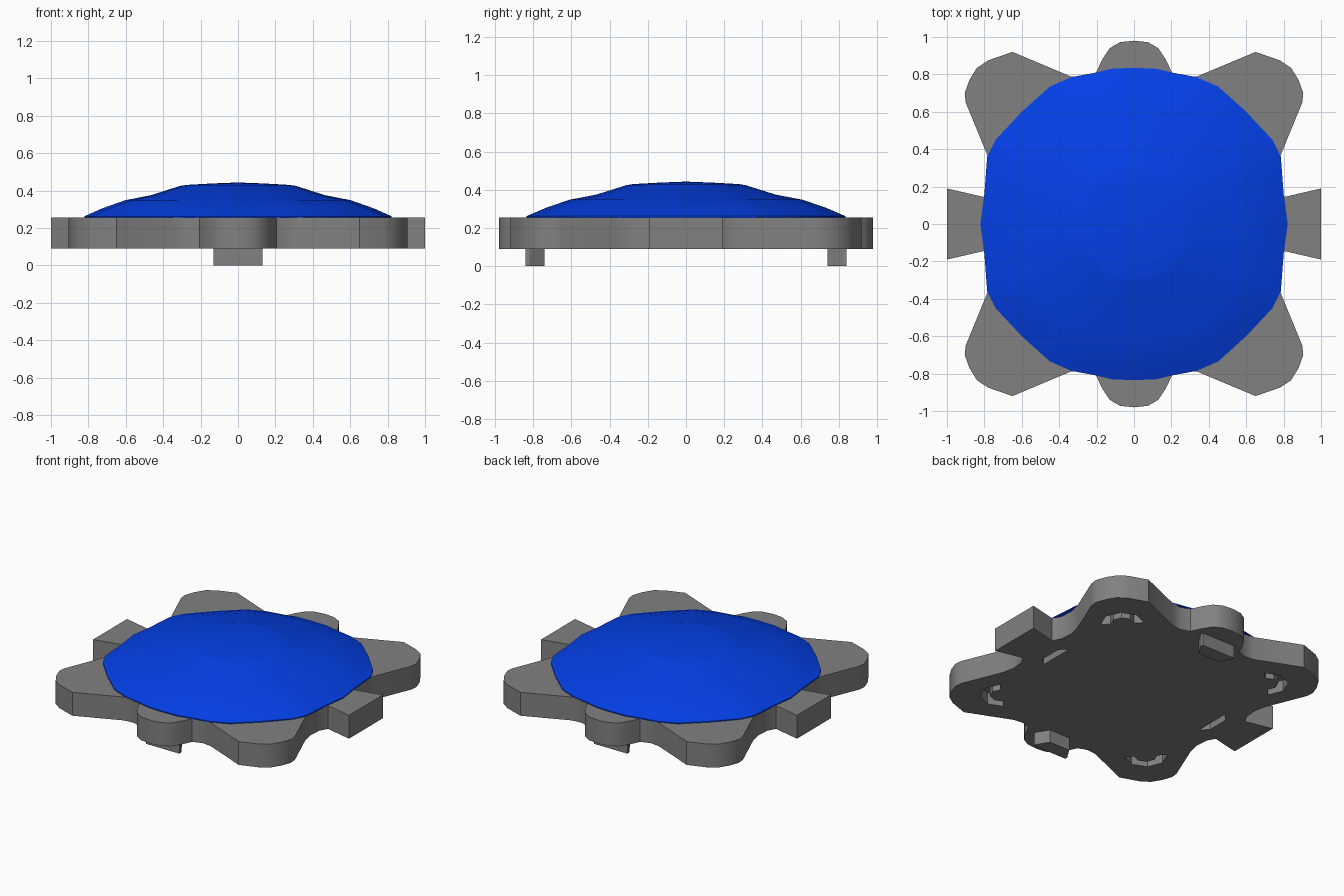
import bpy, bmesh
from math import cos, sin, pi, radians, hypot, atan2

if "Cube" in bpy.data.objects:
    bpy.data.objects.remove(bpy.data.objects["Cube"])


def material(name, color):
    mat = bpy.data.materials.new(name)
    mat.diffuse_color = (*color, 1)
    mat.use_nodes = True
    mat.node_tree.nodes["Principled BSDF"].inputs["Base Color"].default_value = mat.diffuse_color
    return mat


def make_object(name, bm, mat=None, smooth=None):
    bmesh.ops.recalc_face_normals(bm, faces=bm.faces)
    mesh = bpy.data.meshes.new(name)
    bm.to_mesh(mesh)
    bm.free()
    ob = bpy.data.objects.new(name, mesh)
    bpy.context.collection.objects.link(ob)
    if mat:
        mesh.materials.append(mat)
    if smooth:
        smooth_object(ob, smooth)
    return ob


def smooth_object(ob, degrees):
    bpy.ops.object.select_all(action='DESELECT')
    bpy.context.view_layer.objects.active = ob
    ob.select_set(True)
    bpy.ops.object.shade_smooth_by_angle(angle=radians(degrees))


def prism(bm, pts, z0, z1):
    low = [bm.verts.new((x, y, z0)) for x, y in pts]
    top = [bm.verts.new((x, y, z1)) for x, y in pts]
    bm.faces.new(low[::-1])
    bm.faces.new(top)
    n = len(pts)
    for i in range(n):
        j = (i + 1) % n
        bm.faces.new((low[i], low[j], top[j], top[i]))


def mirror_quarter(q):
    # quarter outline runs from the +x side to the +y axis
    half = q + [(-x, y) for x, y in reversed(q) if x > 1e-6]
    low = [(x, -y) for x, y in reversed(half) if y > 1e-6]
    return half + low


dark_grey = material("dark_grey", (.22, .22, .22))
blue = material("blue", (.001, .05, .80))

# lobed plate: square side tabs, rounded corner lobes, round end tabs
plate_quarter = [(1.0, .19), (.805, .145), (.775, .20), (.768, .29), (.785, .37),
                 (.90, .65), (.905, .70), (.88, .77), (.84, .835), (.78, .875),
                 (.65, .92), (.34, .79), (.27, .782), (.205, .805), (.17, .88),
                 (.13, .94), (.075, .972), (0, .98)]
bm = bmesh.new()
prism(bm, mirror_quarter(plate_quarter), .09, .255)
plate = make_object("base_plate", bm, dark_grey)

# recesses under the plate: arc slots in the corners, tapered slots at the sides
bm = bmesh.new()
for k in range(4):
    a = pi / 4 + k * pi / 2
    cx, cy = .85 * cos(a), .85 * sin(a)
    angles = [a + radians(t) for t in (-90, -45, 0, 45, 90)]
    arc = [(cx + .14 * cos(t), cy + .14 * sin(t)) for t in angles]
    arc += [(cx + .075 * cos(t), cy + .075 * sin(t)) for t in reversed(angles)]
    prism(bm, arc, .0, .17)
for s in (1, -1):
    prism(bm, [(s * .65, -.125), (s * .70, -.08), (s * .70, .08), (s * .65, .125)], .0, .17)
cutter = make_object("slot_cutter", bm, dark_grey)
cutter.hide_render = True
mod = plate.modifiers.new("slots", 'BOOLEAN')
mod.operation, mod.object, mod.solver = 'DIFFERENCE', cutter, 'EXACT'
bpy.context.view_layer.objects.active = plate
bpy.ops.object.modifier_apply(modifier="slots")
bpy.data.objects.remove(cutter)
smooth_object(plate, 30)

# tapered feet under the front and back tabs
for name, s in (("back_foot", 1), ("front_foot", -1)):
    bm = bmesh.new()
    prism(bm, [(-.13, s * .82), (-.08, s * .74), (.08, s * .74), (.13, s * .82),
               (.13, s * .84), (-.13, s * .84)], 0, .09)
    make_object(name, bm, dark_grey)

# blue dome: rounded-square rim blending into circular rings
rim_quarter = [(.822, 0), (.80, .16), (.785, .36), (.74, .45), (.60, .60), (.45, .735),
               (.335, .785), (.20, .81), (.12, .83), (0, .835)]
rim = mirror_quarter(rim_quarter)
rings = [(1, .253), (1, .262), (.88, .305), (.73, .348), (.56, .375),
         (.37, .425), (.33, .43), (.16, .438)]
bm = bmesh.new()
prev = None
for f, z in rings:
    ring = []
    for x, y in rim:
        r, t = hypot(x, y), atan2(y, x)
        rr = f * (r * f + .84 * (1 - f))
        ring.append(bm.verts.new((rr * cos(t), rr * sin(t), z)))
    if prev:
        for i in range(len(ring)):
            j = (i + 1) % len(ring)
            bm.faces.new((prev[i], prev[j], ring[j], ring[i]))
    prev = ring
tip = bm.verts.new((0, 0, .443))
for i in range(len(prev)):
    bm.faces.new((prev[i], prev[(i + 1) % len(prev)], tip))
make_object("dome", bm, blue, 20)
